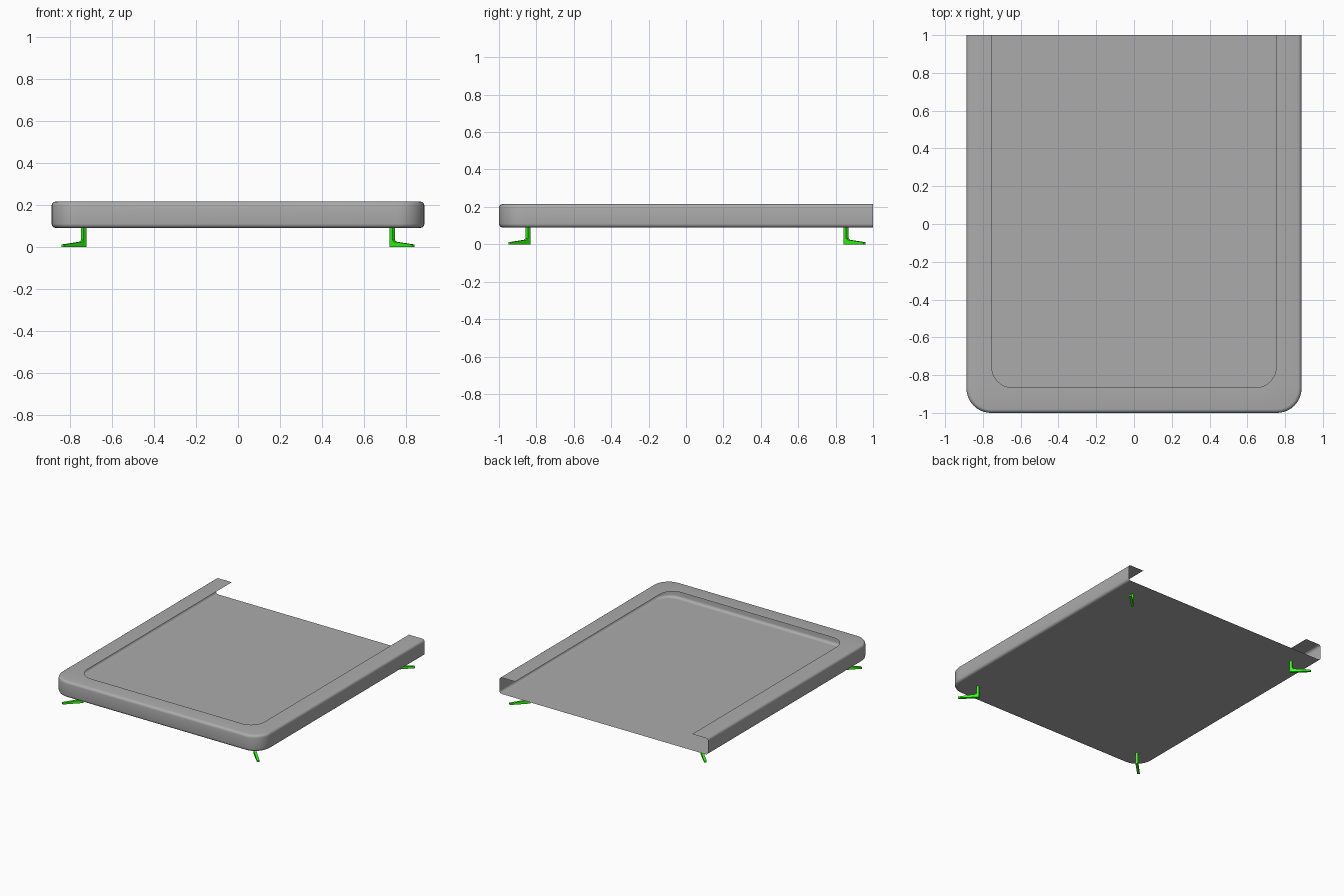
import bpy, bmesh
from math import sin, cos, pi, radians, sqrt

if "Cube" in bpy.data.objects:
    bpy.data.objects.remove(bpy.data.objects["Cube"])

HALF_X, BACK, FRONT = 0.887, 1.0, -1.0
Z0, Z1 = 0.09, 0.215


def material(name, color):
    mat = bpy.data.materials.new(name)
    mat.diffuse_color = color
    mat.use_nodes = True
    mat.node_tree.nodes["Principled BSDF"].inputs["Base Color"].default_value = mat.diffuse_color
    return mat


def finish(name, bm, angle, mat):
    mesh = bpy.data.meshes.new(name)
    bm.to_mesh(mesh)
    bm.free()
    ob = bpy.data.objects.new(name, mesh)
    bpy.context.collection.objects.link(ob)
    mesh.materials.append(mat)
    bpy.ops.object.select_all(action='DESELECT')
    ob.select_set(True)
    bpy.context.view_layer.objects.active = ob
    bpy.ops.object.shade_smooth_by_angle(angle=radians(angle))
    return ob


def outline(inset, radius, n=10):
    """U-shaped path open at the back, with two rounded front corners."""
    x, y = HALF_X - inset, FRONT + inset
    right = [(x - radius + radius * cos(a), y + radius - radius * sin(a))
             for a in (pi / 2 * i / n for i in range(n + 1))]
    left = [(-px, py) for px, py in reversed(right)]
    return [(x, BACK)] + right + left + [(-x, BACK)]


# Tray: one thin sheet making the floor, the rounded wall and the top rim
grey = material("dark grey", (0.41, 0.41, 0.41, 1))
R, B, STEPS = 0.13, 0.02, 4
profile = []
for i in range(STEPS + 1):
    a = pi / 2 * i / STEPS
    profile.append((B * (1 - sin(a)), Z0 + B * (1 - cos(a))))
profile += [(o, Z0 + Z1 - z) for o, z in reversed(profile)]

bm = bmesh.new()
loops = [[bm.verts.new((x, y, z)) for x, y in outline(o, R - o)] for o, z in profile]
loops.append([bm.verts.new((x, y, Z1)) for x, y in outline(0.134, 0.11)])
for low, high in zip(loops, loops[1:]):
    for i in range(len(low) - 1):
        bm.faces.new((high[i], high[i + 1], low[i + 1], low[i]))
# Floor: a narrow border ring keeps the middle flat in shading
floor = [bm.verts.new((x, y, Z0)) for x, y in outline(B + 0.01, R - B - 0.01)]
for i in range(len(floor) - 1):
    bm.faces.new((loops[0][i], loops[0][i + 1], floor[i + 1], floor[i]))
bm.faces.new(floor)
finish("tray", bm, 40, grey)

# Feet: green L-shaped brackets pointing diagonally outwards
green = material("green", (0.03, 1.0, 0.005, 1))
W, L, TOP = 0.018, 0.149, Z0 - 0.0005
shape = [(0, 0), (L, 0), (L, 0.011), (0.03, 0.024), (W, 0.032), (W, TOP), (0, TOP)]
s = 1 / sqrt(2)
for side, sx in (("left", -1), ("right", 1)):
    for end, sy, y0 in (("front", -1, 0.838), ("back", 1, 0.849)):
        bm = bmesh.new()
        rows = []
        for w in (-W / 2, W / 2):
            rows.append([bm.verts.new((sx * (0.728 + (d - w) * s), sy * (y0 + (d + w) * s), z))
                         for d, z in shape])
        bm.faces.new(rows[0])
        bm.faces.new(rows[1][::-1])
        for i in range(len(shape)):
            j = (i + 1) % len(shape)
            bm.faces.new((rows[0][j], rows[0][i], rows[1][i], rows[1][j]))
        bmesh.ops.recalc_face_normals(bm, faces=bm.faces)
        finish(f"{end}_{side}_foot", bm, 20, green)
